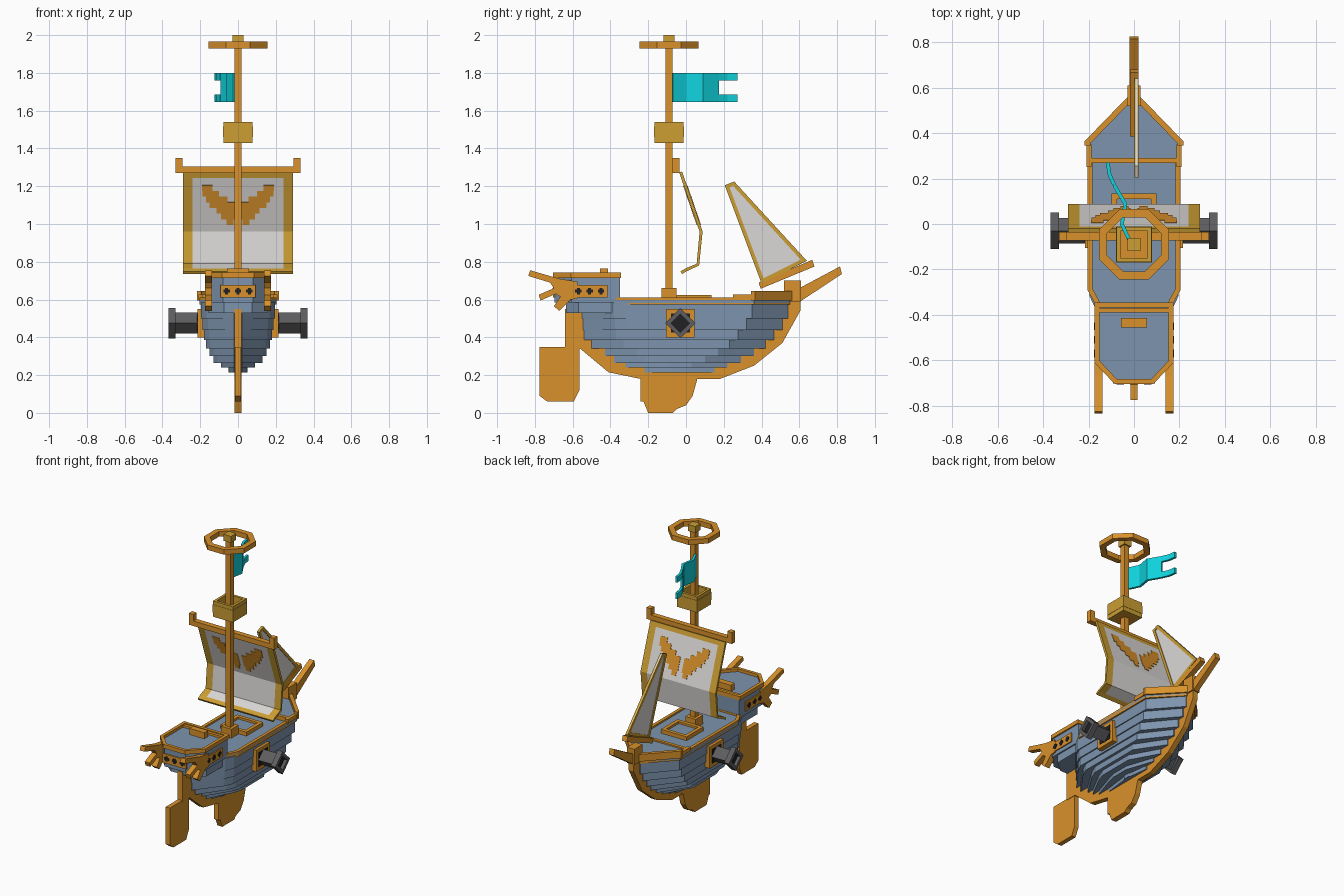
import bpy, bmesh, math
from mathutils import Vector


def material(name, *srgb):
    m = bpy.data.materials.new(name)
    m.diffuse_color = [((c + 0.055) / 1.055) ** 2.4 for c in srgb] + [1]
    return m


ORANGE = material("orange wood", 0.85, 0.57, 0.17)
GOLD = material("gold trim", 0.80, 0.62, 0.20)
BLUE = material("blue planks", 0.49, 0.58, 0.68)
WHITE = material("sail cloth", 0.86, 0.85, 0.84)
CYAN = material("cyan cloth", 0.06, 0.83, 0.87)
GREY = material("cannon iron", 0.37, 0.37, 0.38)
DARK = material("dark opening", 0.13, 0.13, 0.14)


def place(u, v, h, axis):
    return {'x': (h, u, v), 'y': (u, h, v), 'z': (u, v, h)}[axis]


def make(name, verts, faces, *mats):
    me = bpy.data.meshes.new(name)
    me.from_pydata(verts, [], faces)
    bm = bmesh.new()
    bm.from_mesh(me)
    bmesh.ops.recalc_face_normals(bm, faces=bm.faces)
    bm.to_mesh(me)
    bm.free()
    for m in mats:
        me.materials.append(m)
    ob = bpy.data.objects.new(name, me)
    bpy.context.collection.objects.link(ob)
    return ob


def prism(name, pts, a, b, mat, axis='z'):
    """Polygon extruded from a to b along an axis."""
    n = len(pts)
    verts = [place(u, v, h, axis) for h in (a, b) for u, v in pts]
    faces = [list(range(n)), list(range(n, 2 * n))]
    faces += [(i, (i + 1) % n, n + (i + 1) % n, n + i) for i in range(n)]
    return make(name, verts, faces, mat)


def box(name, x, y, z, mat):
    return prism(name, [(x[0], y[0]), (x[1], y[0]), (x[1], y[1]), (x[0], y[1])], *z, mat)


def strip(name, pts, width, a, b, mat, axis='z', closed=False):
    """Mitred band to the left of a path, extruded from a to b."""
    p = [Vector(q) for q in pts]
    n = len(p)
    verts = []
    for i in range(n):
        d0 = p[i] - p[i - 1] if closed or i > 0 else p[1] - p[0]
        d1 = p[(i + 1) % n] - p[i] if closed or i < n - 1 else d0
        n0, n1 = (Vector((-d.y, d.x)).normalized() for d in (d0, d1))
        q = p[i] + (n0 + n1) * (width / (1 + n0.dot(n1)))
        verts += [place(*c, h, axis) for c, h in ((p[i], a), (q, a), (q, b), (p[i], b))]
    faces = []
    for i in range(n if closed else n - 1):
        s, t = 4 * i, 4 * ((i + 1) % n)
        faces += [(s + k, s + (k + 1) % 4, t + (k + 1) % 4, t + k) for k in range(4)]
    if not closed:
        faces += [(0, 1, 2, 3), tuple(range(4 * n - 4, 4 * n))]
    return make(name, verts, faces, mat)


def mirrored(right):
    """Counter-clockwise outline from its right half, listed stern to bow."""
    return right + [(-x, y) for x, y in reversed(right)]


def ngon(cu, cv, r, n, turn=0.0):
    return [(cu + r * math.cos(turn + i * math.tau / n),
             cv + r * math.sin(turn + i * math.tau / n)) for i in range(n)]


# Hull: stepped layers (z0, z1, half width, stern y, bow y)
layers = [(0.215, 0.24, 0.05, -0.22, 0.15), (0.24, 0.265, 0.09, -0.32, 0.22),
          (0.265, 0.30, 0.13, -0.38, 0.29), (0.30, 0.34, 0.152, -0.43, 0.36),
          (0.34, 0.385, 0.17, -0.50, 0.42), (0.385, 0.44, 0.18, -0.54, 0.465),
          (0.44, 0.50, 0.188, -0.545, 0.51), (0.50, 0.585, 0.195, -0.55, 0.54)]
for z0, z1, w, yb, yf in layers:
    prism("hull_layer", mirrored([(0.022, yb), (w * 0.85, yb + 0.17), (w, yb + 0.23),
                                  (w, yf - 0.19), (0.025, yf)]), z0, z1, BLUE)

# Deck and rails
deck = mirrored([(0.165, -0.37), (0.175, -0.345), (0.205, -0.29), (0.205, 0.36), (0.025, 0.55)])
prism("deck", deck, 0.583, 0.598, BLUE)
strip("deck_rail", deck, 0.022, 0.575, 0.61, ORANGE, closed=True)
bow = mirrored([(0.205, 0.285), (0.205, 0.36), (0.025, 0.55)])
prism("foredeck", bow, 0.598, 0.617, BLUE)
box("foredeck_step", (-0.2, 0.2), (0.268, 0.29), (0.598, 0.627), ORANGE)
strip("bow_rail", mirrored([(0.217, 0.345), (0.217, 0.365), (0.028, 0.56)]), 0.025,
      0.595, 0.645, ORANGE)
for s in (1, -1):
    box("side_rail_step", (s * 0.187, s * 0.21), (0.25, 0.35), (0.6, 0.627), ORANGE)
strip("hatch_frame", [(-0.1, -0.05), (0.1, -0.05), (0.1, 0.135), (-0.1, 0.135)], 0.025,
      0.595, 0.625, ORANGE, closed=True)
box("hatch_cover", (-0.08, 0.08), (-0.03, 0.115), (0.597, 0.61), BLUE)

# Keel, stem, rudder and bowsprit
prism("keel", [(-0.64, 0.55), (-0.64, 0.34), (-0.56, 0.34), (-0.41, 0.215), (-0.24, 0.18),
               (-0.24, 0.06), (-0.225, 0.06), (-0.2, 0.0), (-0.07, 0.0), (-0.05, 0.02),
               (0.0, 0.04), (0.035, 0.09), (0.06, 0.18), (0.18, 0.18), (0.36, 0.25),
               (0.51, 0.37), (0.605, 0.54), (0.605, 0.6), (0.53, 0.6), (0.53, 0.55)],
      -0.019, 0.019, ORANGE, 'x')
box("stem_head", (-0.028, 0.028), (0.52, 0.61), (0.59, 0.70), ORANGE)
prism("rudder", [(-0.775, 0.09), (-0.735, 0.06), (-0.595, 0.06), (-0.565, 0.12),
                 (-0.565, 0.35), (-0.775, 0.35)], -0.016, 0.016, ORANGE, 'x')
prism("bowsprit", [(0.59, 0.58), (0.825, 0.735), (0.815, 0.775), (0.59, 0.655)],
      -0.019, 0.019, ORANGE, 'x')

# Stern castle
prism("castle_base", mirrored([(0.075, -0.635), (0.155, -0.57), (0.155, -0.36)]), 0.53, 0.59, BLUE)
castle = mirrored([(0.08, -0.695), (0.165, -0.605), (0.165, -0.35)])
prism("castle", castle, 0.585, 0.722, BLUE)
strip("castle_rail", mirrored([(0.085, -0.705), (0.175, -0.61), (0.175, -0.345)])[::-1], -0.022,
      0.715, 0.742, ORANGE)
strip("castle_rail_back", [(-0.085, -0.705), (0.085, -0.705)], 0.022, 0.715, 0.742, ORANGE)
box("castle_front_bar", (-0.155, 0.155), (-0.39, -0.37), (0.715, 0.737), ORANGE)
box("castle_bench", (-0.058, 0.058), (-0.455, -0.413), (0.72, 0.765), ORANGE)

# Castle windows: framed plates with dark crosses
def cross_window(u, axis, a, b):
    for du, dv in ((0.017, 0.008), (0.008, 0.017)):
        prism("window", [(u - du, 0.645 - dv), (u + du, 0.645 - dv), (u + du, 0.645 + dv),
                         (u - du, 0.645 + dv)], a, b, DARK, axis)


box("back_window_plate", (-0.092, 0.092), (-0.703, -0.694), (0.612, 0.677), ORANGE)
for k in (-1, 0, 1):
    cross_window(0.06 * k, 'y', -0.706, -0.70)
    for s in (1, -1):
        cross_window(-0.51 + 0.06 * k, 'x', s * 0.17, s * 0.176)

# Side window plates, stern claws, gun ports and cannons on both sides
claw = [(-0.825, 0.755), (-0.67, 0.71), (-0.575, 0.695), (-0.575, 0.605), (-0.61, 0.60),
        (-0.67, 0.54), (-0.70, 0.565), (-0.665, 0.615), (-0.69, 0.63), (-0.77, 0.595),
        (-0.78, 0.625), (-0.70, 0.66), (-0.72, 0.69), (-0.835, 0.725)]
for s in (1, -1):
    box("side_window_plate", (s * 0.164, s * 0.173), (-0.605, -0.415), (0.612, 0.677), ORANGE)
    prism("stern_claw", claw, s * 0.138, s * 0.175, ORANGE, 'x')
    cy, cz = -0.03, 0.475
    box("gun_port", (s * 0.18, s * 0.215), (-0.105, 0.045), (0.40, 0.55), ORANGE)
    box("gun_port_opening", (s * 0.2, s * 0.218), (-0.08, 0.02), (0.425, 0.525), DARK)
    prism("cannon_barrel", ngon(cy, cz, 0.056, 4), s * 0.2, s * 0.34, GREY, 'x')
    strip("cannon_muzzle", ngon(cy, cz, 0.08, 4), 0.022, s * 0.33, s * 0.367, GREY, 'x', True)
    prism("cannon_bore", ngon(cy, cz, 0.05, 4), s * 0.335, s * 0.345, DARK, 'x')

# Mast, crow's nest and top ring
MY = -0.09
box("mast", (-0.019, 0.019), (MY - 0.019, MY + 0.019), (0.59, 1.97), ORANGE)
box("mast_foot", (-0.04, 0.04), (MY - 0.04, MY + 0.04), (0.595, 0.66), ORANGE)
box("nest_floor", (-0.065, 0.065), (MY - 0.065, MY + 0.065), (1.43, 1.45), ORANGE)
strip("nest_walls", ngon(0, MY, 0.077 * 2 ** 0.5, 4, math.pi / 4), 0.018, 1.43, 1.54, GOLD,
      closed=True)
strip("nest_panel", ngon(0, MY, 0.079 * 2 ** 0.5, 4, math.pi / 4), 0.01, 1.46, 1.515, GOLD,
      closed=True)
strip("top_ring", ngon(0, MY, 0.168, 8, math.pi / 8), 0.037, 1.93, 1.965, ORANGE, closed=True)
box("mast_cap", (-0.029, 0.029), (MY - 0.029, MY + 0.029), (1.955, 2.0), GOLD)

# Yard with upturned ends
box("yard", (-0.33, 0.33), (-0.072, -0.035), (1.27, 1.305), ORANGE)
for s in (1, -1):
    box("yard_end", (s * 0.295, s * 0.33), (-0.072, -0.035), (1.27, 1.35), ORANGE)

# Main sail: folded sheet with a gold border
cols = (-0.29, -0.24, 0.24, 0.29)
rows = [(-0.028, 1.275), (-0.018, 1.245), (0.08, 0.96), (0.063, 0.785), (0.0, 0.757), (-0.025, 0.742)]
nc = len(cols)
sail = make("main_sail", [(x, y, z) for y, z in rows for x in cols],
            [(r * nc + c, r * nc + c + 1, (r + 1) * nc + c + 1, (r + 1) * nc + c)
             for r in range(len(rows) - 1) for c in range(nc - 1)], WHITE, GOLD)
for i, f in enumerate(sail.data.polygons):
    f.material_index = int(i % 3 != 1 or i // 3 in (0, len(rows) - 2))
solid = sail.modifiers.new("thickness", 'SOLIDIFY')
solid.thickness, solid.offset = 0.016, 0

# Wing emblem on both faces of the upper sail: rows of (z0, z1, inner x, outer x)
feathers = [(1.175, 1.205, 0.135, 0.19), (1.145, 1.175, 0.10, 0.188), (1.115, 1.145, 0.055, 0.17),
            (1.085, 1.115, 0.015, 0.15), (1.055, 1.085, 0.015, 0.115), (1.025, 1.055, 0.015, 0.09),
            (0.995, 1.025, 0.025, 0.06)]
verts, faces = [], []
for z0, z1, xa, xb in feathers:
    for s in (1, -1):
        for side in (0.0105, -0.0105):
            n = len(verts)
            for x, z in ((xa, z0), (xb, z0), (xb, z1), (xa, z1)):
                verts.append((s * x, -0.018 + (1.245 - z) * 0.098 / 0.285 + side, z))
            faces.append((n, n + 1, n + 2, n + 3))
emblem = make("sail_emblem", verts, faces, ORANGE)
plate = emblem.modifiers.new("thickness", 'SOLIDIFY')
plate.thickness, plate.offset = 0.003, 0

# Jib sail and its boom
jib = [(0.40, 0.685), (0.64, 0.805), (0.255, 1.225), (0.205, 1.205)]
prism("jib_sail", jib, 0.006, 0.016, WHITE, 'x')
strip("jib_border", jib, 0.02, 0.002, 0.02, GOLD, 'x', True)
prism("jib_boom", [(0.395, 0.657), (0.68, 0.775), (0.668, 0.81), (0.385, 0.69)],
      -0.018, 0.02, ORANGE, 'x')

# Forked flag, waving from the mast
wave = [(-0.012, -0.07), (-0.045, 0.0), (-0.03, 0.09), (-0.08, 0.175)]
strip("flag", wave, 0.016, 1.645, 1.80, CYAN)
for z0, z1 in ((1.645, 1.685), (1.76, 1.80)):
    strip("flag_tail", [(-0.08, 0.175), (-0.1, 0.22), (-0.108, 0.272)], 0.016, z0, z1, CYAN)
